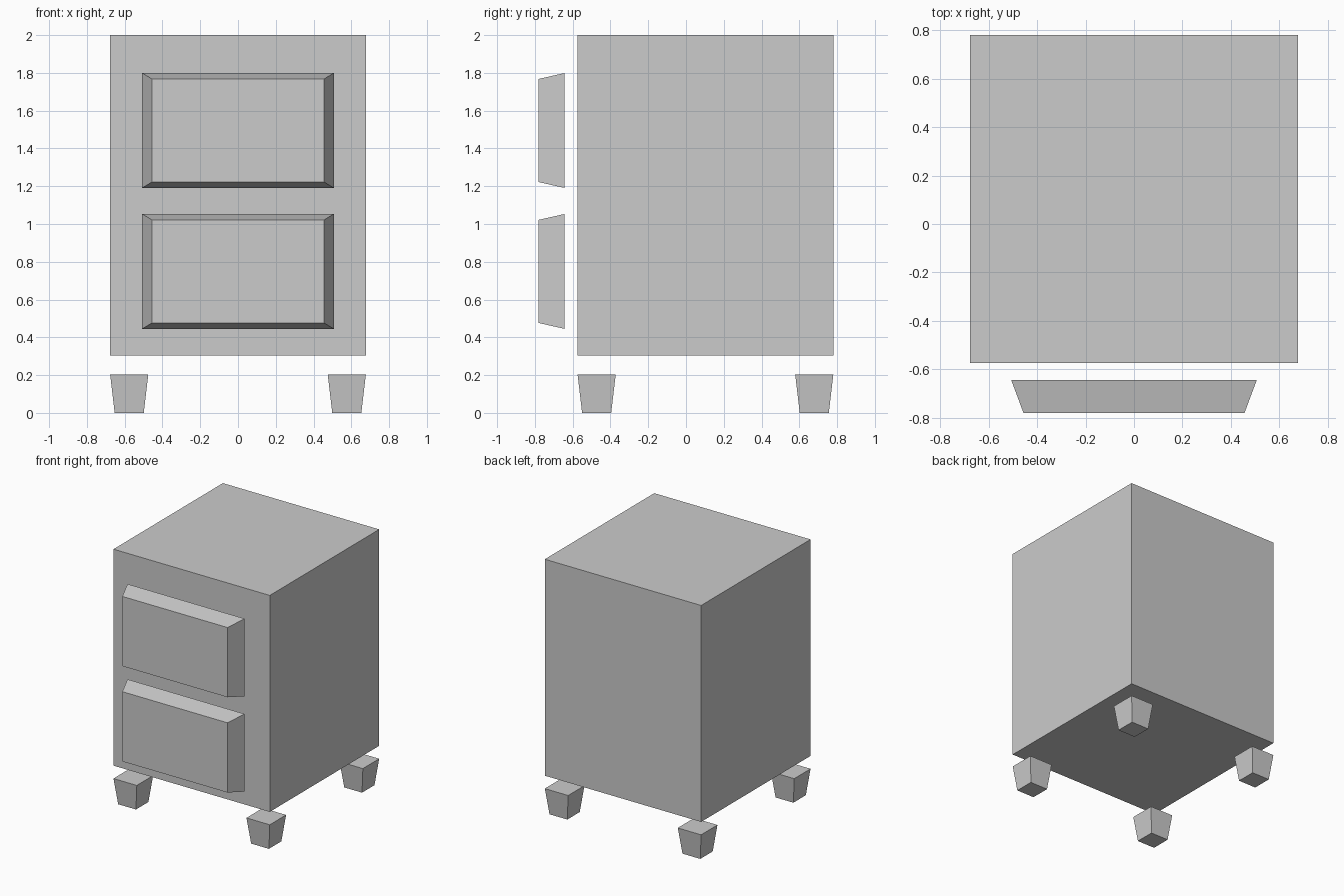
import bpy
import bmesh

if "Cube" in bpy.data.objects:
    bpy.data.objects.remove(bpy.data.objects["Cube"])


def loft(name, ring_a, ring_b):
    """Closed solid between two four-cornered rings."""
    bm = bmesh.new()
    a = [bm.verts.new(p) for p in ring_a]
    b = [bm.verts.new(p) for p in ring_b]
    bm.faces.new(a)
    bm.faces.new(b)
    for i in range(4):
        j = (i + 1) % 4
        bm.faces.new((a[i], a[j], b[j], b[i]))
    bmesh.ops.recalc_face_normals(bm, faces=bm.faces)
    mesh = bpy.data.meshes.new(name)
    bm.to_mesh(mesh)
    bm.free()
    obj = bpy.data.objects.new(name, mesh)
    bpy.context.collection.objects.link(obj)
    return obj


def corners(u, v, hu, hv):
    return [(u - hu, v - hv), (u + hu, v - hv), (u + hu, v + hv), (u - hu, v + hv)]


def ring_z(x, y, hx, hy, z):
    return [(u, v, z) for u, v in corners(x, y, hx, hy)]


def ring_y(x, z, hx, hz, y):
    return [(u, y, v) for u, v in corners(x, z, hx, hz)]


HALF = 0.677      # half width of the square cabinet
CY = 0.103        # cabinet centre in y

# Cabinet body
loft("cabinet_body", ring_z(0, CY, HALF, HALF, 0.305), ring_z(0, CY, HALF, HALF, 2.0))

# Drawer fronts, tapering forwards and floating ahead of the body
for name, z in (("lower_drawer_front", 0.749), ("upper_drawer_front", 1.495)):
    loft(name, ring_y(0, z, 0.507, 0.304, -0.643), ring_y(0, z, 0.456, 0.273, -0.78))

# Tapered feet under the four corners
for side, sx in (("left", -1), ("right", 1)):
    for end, sy in (("front", -1), ("back", 1)):
        x, y = sx * 0.576, CY + sy * 0.576
        loft(f"{end}_{side}_foot",
             ring_z(x, y, 0.077, 0.077, 0.0), ring_z(x, y, 0.101, 0.101, 0.204))
